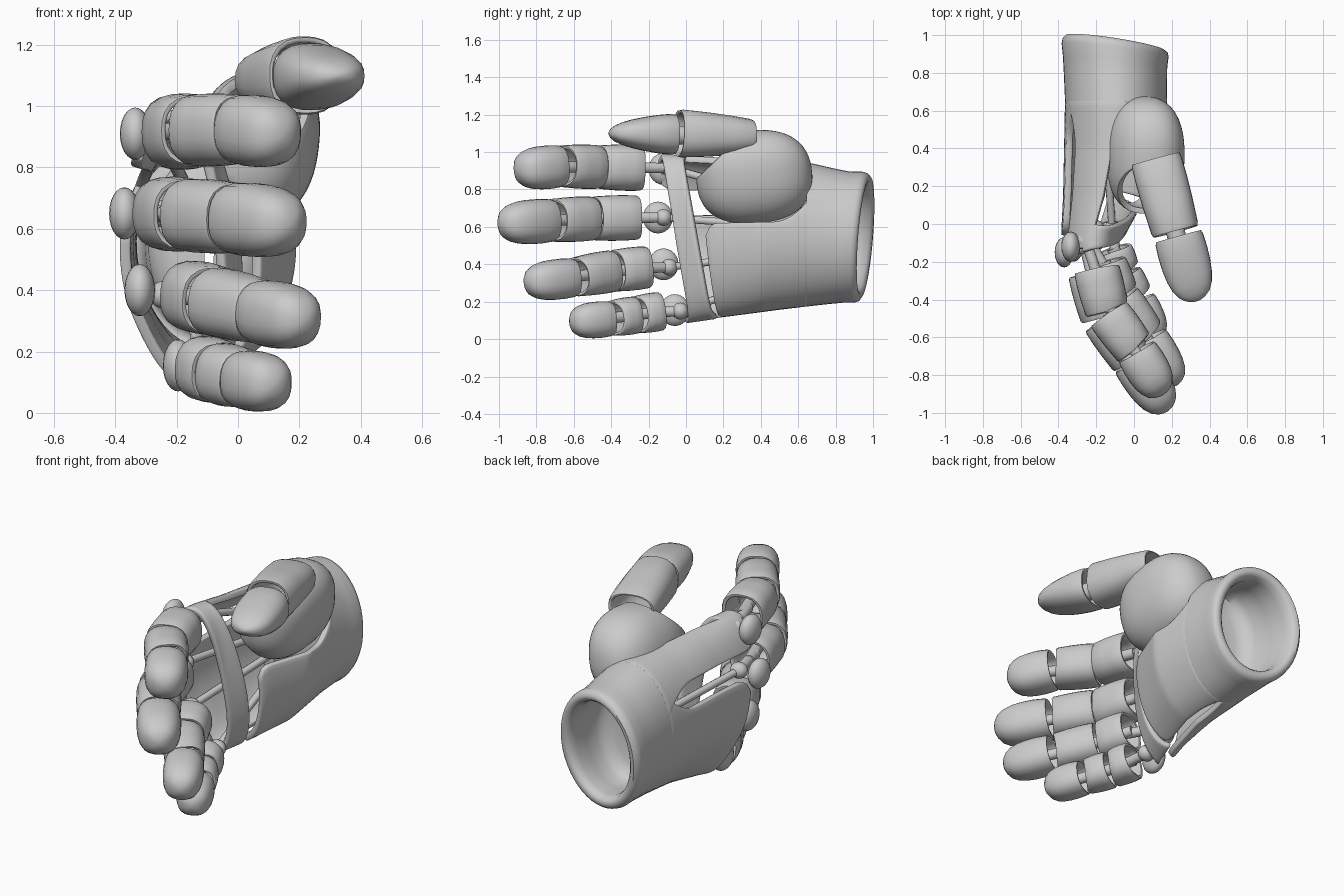
import bpy, bmesh, math
from mathutils import Vector, Matrix

if "Cube" in bpy.data.objects:
    bpy.data.objects.remove(bpy.data.objects["Cube"])

grey = bpy.data.materials.new("light_grey")
grey.diffuse_color = (0.6, 0.6, 0.6, 1)
grey.use_nodes = True
grey.node_tree.nodes["Principled BSDF"].inputs["Base Color"].default_value = grey.diffuse_color


def finish(name, bm, thick=0, bevel=0):
    bmesh.ops.remove_doubles(bm, verts=bm.verts, dist=0.0005)
    bmesh.ops.recalc_face_normals(bm, faces=bm.faces)
    me = bpy.data.meshes.new(name)
    bm.to_mesh(me)
    bm.free()
    me.materials.append(grey)
    me.shade_smooth()
    me.set_sharp_from_angle(angle=math.radians(50))
    ob = bpy.data.objects.new(name, me)
    bpy.context.collection.objects.link(ob)
    if thick:
        m = ob.modifiers.new("thickness", 'SOLIDIFY')
        m.thickness, m.offset = thick, 0
    if bevel:
        m = ob.modifiers.new("round_edges", 'BEVEL')
        m.width, m.segments, m.limit_method = bevel, 2, 'ANGLE'
        m.angle_limit = math.radians(50)
    return ob


def grid(bm, nu, nv, f):
    vs = [[bm.verts.new(f(i / nu, j / nv)) for j in range(nv + 1)] for i in range(nu + 1)]
    for i in range(nu):
        for j in range(nv):
            bm.faces.new((vs[i][j], vs[i + 1][j], vs[i + 1][j + 1], vs[i][j + 1]))


def panel(name, nu, nv, f, thick=0.035):
    bm = bmesh.new()
    grid(bm, nu, nv, f)
    return finish(name, bm, thick, 0.01)


# Hand cross-sections along y: y, centre x, centre z, radius x, radius z
SECT = [(-0.2, -0.22, 0.53, 0.17, 0.46), (-0.05, -0.2, 0.53, 0.185, 0.455),
        (0.15, -0.14, 0.54, 0.235, 0.435), (0.4, -0.09, 0.55, 0.28, 0.41),
        (0.65, -0.095, 0.56, 0.27, 0.385), (0.85, -0.1, 0.545, 0.275, 0.35),
        (1.1, -0.1, 0.545, 0.305, 0.352)]


def surf(y, deg, shrink=0.017):
    k = 0
    while k < len(SECT) - 2 and y > SECT[k + 1][0]:
        k += 1
    a, b = SECT[k], SECT[k + 1]
    t = (y - a[0]) / (b[0] - a[0])
    cx, cz, rx, rz = [a[i] + (b[i] - a[i]) * t for i in range(1, 5)]
    c, s = math.cos(math.radians(deg)), math.sin(math.radians(deg))
    # flatten the lower back corner towards the little finger
    f = 1 - 0.36 * (c * s) ** 2 * min(1, max(0, 0.65 - y) / 0.5) if c < 0 and s < 0 else 1
    return Vector((cx + (rx - shrink) * c * f, y, cz + (rz - shrink) * s * f))


# Wrist cuff: outer wall, rolled rim, inner wall and closed floor
CUFF = [(0.645, 0.035), (0.645, 0), (0.7, 0), (0.78, 0), (0.86, 0), (0.92, 0), (0.945, 0.008),
        (0.96, 0.028), (0.957, 0.05), (0.94, 0.065), (0.9, 0.072), (0.8, 0.07), (0.7, 0.075),
        (0.65, 0.1), (0.625, 0.16), (0.615, 0.255)]


def cuff(u, v):
    y, shrink = CUFF[round(v * (len(CUFF) - 1))]
    p = surf(y, u * 360, shrink)
    a = math.radians(u * 360)
    p.y += max(0, (y - 0.64) / 0.32) * (0.025 * math.sin(a) - 0.04 * math.cos(a))
    return p


bm = bmesh.new()
grid(bm, 48, len(CUFF) - 1, cuff)
finish("wrist_cuff", bm)


def strip(name, y_end, lo, hi, root_lo, root_hi, corner=0.3, end_slant=0.0):
    """Panel from the cuff to y_end with angular edges and a rounded free end."""
    def f(u, v):
        flare = max(0, 1 - v * 3) ** 2
        a, b = lo + (root_lo - lo) * flare, hi + (root_hi - hi) * flare
        e = max(0, (v - (1 - corner)) / corner)
        pinch = 0.1 * (1 - math.sqrt(max(0, 1 - e * e)))
        u2 = u * (1 - 2 * pinch) + pinch
        return surf(0.65 + (y_end + end_slant * (u - 0.5) - 0.65) * v, a + (b - a) * u2)
    panel(name, 20, 24, f)


strip("palm_heel", 0.14, -82, 11, -90, 28, 0.12, -0.06)
strip("back_plate", 0.0, 163, 265, 140, 270, 0.15, 0.12)
strip("index_strip", -0.13, 95, 142, 75, 160, 0.12)


# Bar across the palm, flared at both ends
def bar(u, v):
    deg = 110 - 198 * u
    mid = -0.07 + 0.15 * (1 - math.sin(math.radians(deg))) / 2
    half = 0.056 + 0.03 * abs(2 * u - 1) ** 6
    p = surf(mid + half * (2 * v - 1), deg)
    p.x -= 0.03 * max(0, math.cos(math.radians(deg))) ** 2
    return p


panel("palm_bar", 36, 5, bar)

# Thumb base: cup cut from a boxy ellipsoid, open towards the thumb and inwards
bm = bmesh.new()
bmesh.ops.create_uvsphere(bm, u_segments=48, v_segments=28, radius=1)
for v in bm.verts:
    v.co /= sum(abs(c) ** 2.4 for c in v.co) ** (1 / 2.4)
bm.transform(Matrix.Translation((0.06, 0.365, 0.865)) @ Matrix.Rotation(math.radians(6), 4, 'X')
             @ Matrix.Diagonal((0.19, 0.295, 0.235, 1)))
for v in bm.verts:
    v.co.x += 0.12 * (v.co.z - 0.88)
for co, no in (((0, 0.2, 0.985), (0, -0.7, 0.72)), ((-0.125, 0, 0), (-1, 0, 0)),
               ((-0.1, 0, 0.85), (-0.75, 0, -0.65))):
    bmesh.ops.bisect_plane(bm, geom=bm.verts[:] + bm.edges[:] + bm.faces[:],
                           plane_co=co, plane_no=no, clear_outer=True)
finish("thumb_base", bm, 0.03, 0.01)


def loft(name, a, b, profile, ra, rb, flat=(1.0, 1.0), notch=(0, 0), n=24, cap=True):
    """Rounded-square tube from a to b; profile holds (position, radius factor).
    notch pulls the palm side of each end inwards."""
    a, b = Vector(a), Vector(b)
    d = (b - a).normalized()
    side = d.cross(Vector((0, 0, 1))).normalized()
    up = side.cross(d)
    bm = bmesh.new()
    rings = []
    for t, k in profile:
        r = (ra + (rb - ra) * t) * k
        fl = flat[0] + (flat[1] - flat[0]) * t
        ring = []
        for i in range(n):
            g = 2 * math.pi * i / n
            c, s = math.cos(g), math.sin(g)
            q = (abs(c) ** 2.5 + abs(s) ** 2.5) ** (-1 / 2.5)
            w = max(0, -c) * ((1 - t) ** 2 * notch[0] - t ** 2 * notch[1])
            ring.append(bm.verts.new(a.lerp(b, t) + side * (c * q * r) + up * (s * q * r * fl) + d * w))
        rings.append(ring)
    for p, q in zip(rings, rings[1:] + ([] if cap else rings[:1])):
        for i in range(n):
            bm.faces.new((p[i - 1], p[i], q[i], q[i - 1]))
    if cap:
        bm.faces.new(rings[0])
        bm.faces.new(rings[-1])
    return finish(name, bm)


# Hollow finger tube and closed fingertip
SEG = [(0.3, 0.8), (0.02, 0.83), (0, 0.88), (0, 0.95), (0.05, 1), (0.3, 1.03), (0.6, 1.03),
       (0.95, 1), (1, 0.95), (1, 0.88), (0.98, 0.83), (0.7, 0.8)]
TIP = [(0.4, 0.75), (0.02, 0.83), (0, 0.88), (0, 0.95), (0.05, 1), (0.25, 1.04), (0.45, 1.03),
       (0.62, 0.98), (0.77, 0.87), (0.89, 0.68), (0.96, 0.43), (0.99, 0.22), (1, 0.05)]
ROD = [(0, 1), (1, 1)]


def ball(name, c, r):
    bm = bmesh.new()
    bmesh.ops.create_uvsphere(bm, u_segments=20, v_segments=12, radius=1)
    bm.transform(Matrix.Translation(c) @ Matrix.Diagonal((*r, 1)))
    finish(name, bm)


# Fingers: joint path, radii at each joint, back knuckle
FINGERS = {
    "index": ([(-0.2, -0.23, 0.915), (-0.14, -0.47, 0.92), (0.01, -0.67, 0.925), (0.155, -0.905, 0.905)],
              (0.122, 0.117, 0.112), (-0.335, -0.12, 0.91)),
    "middle": ([(-0.235, -0.25, 0.65), (-0.165, -0.50, 0.645), (-0.01, -0.72, 0.635), (0.18, -0.99, 0.615)],
               (0.118, 0.118, 0.115), (-0.37, -0.15, 0.65)),
    "ring": ([(-0.155, -0.2, 0.385), (-0.08, -0.39, 0.365), (0.075, -0.6, 0.33), (0.225, -0.855, 0.30)],
             (0.112, 0.112, 0.104), (-0.32, -0.12, 0.4)),
    "little": ([(-0.115, -0.13, 0.15), (-0.06, -0.265, 0.13), (0.02, -0.40, 0.11), (0.125, -0.615, 0.09)],
               (0.103, 0.1, 0.094), (-0.195, -0.06, 0.155)),
}
for name, (p, r, knuckle) in FINGERS.items():
    p = [Vector(q) for q in p]
    for i, part in enumerate(("proximal", "middle", "tip")):
        d = (p[i + 1] - p[i]).normalized() * 0.005
        last = i == 2
        loft(f"{name}_{part}", p[i] + d, p[i + 1] - (d * 0 if last else d),
             TIP if last else SEG, r[i], r[i] if last else r[i + 1],
             notch=(0.005, 0) if last else (0.01, 0.025), cap=last)
    # joint pins and long tendon rods
    loft(f"{name}_joint_rod_a", p[0], p[1].lerp(p[2], 0.3), ROD, 0.03, 0.03, n=10)
    loft(f"{name}_joint_rod_b", p[1], p[2].lerp(p[3], 0.3), ROD, 0.03, 0.03, n=10)
    root = Vector((max(-0.26, knuckle[0] + 0.08), knuckle[1] + 0.03, p[0].z))
    wrist = Vector((-0.16, 0.62, 0.55 + (p[0].z - 0.55) * 0.45))
    loft(f"{name}_knuckle_rod", root, p[0] + (p[1] - p[0]) * 0.4, ROD, 0.028, 0.028, n=10)
    loft(f"{name}_tendon_rod", root, wrist, ROD, 0.02, 0.02, n=10)
    ball(f"{name}_knuckle", knuckle, (0.05, 0.08, 0.085))
    ball(f"{name}_inner_joint", root, (0.05, 0.045, 0.045))

# Thumb
loft("thumb_proximal", (0.115, 0.345, 1.085), (0.22, -0.04, 1.1), SEG, 0.135, 0.127,
     flat=(0.68, 1.02), cap=False)
loft("thumb_tip", (0.235, -0.065, 1.095), (0.33, -0.41, 1.1), TIP, 0.13, 0.122, flat=(0.86, 0.5))
loft("thumb_joint_rod", (0.19, 0.06, 1.09), (0.25, -0.15, 1.09), ROD, 0.05, 0.05, n=10)
loft("thumb_base_rod", (0.0, 0.64, 0.8), (0.15, 0.28, 1.07), ROD, 0.04, 0.04, n=10)
